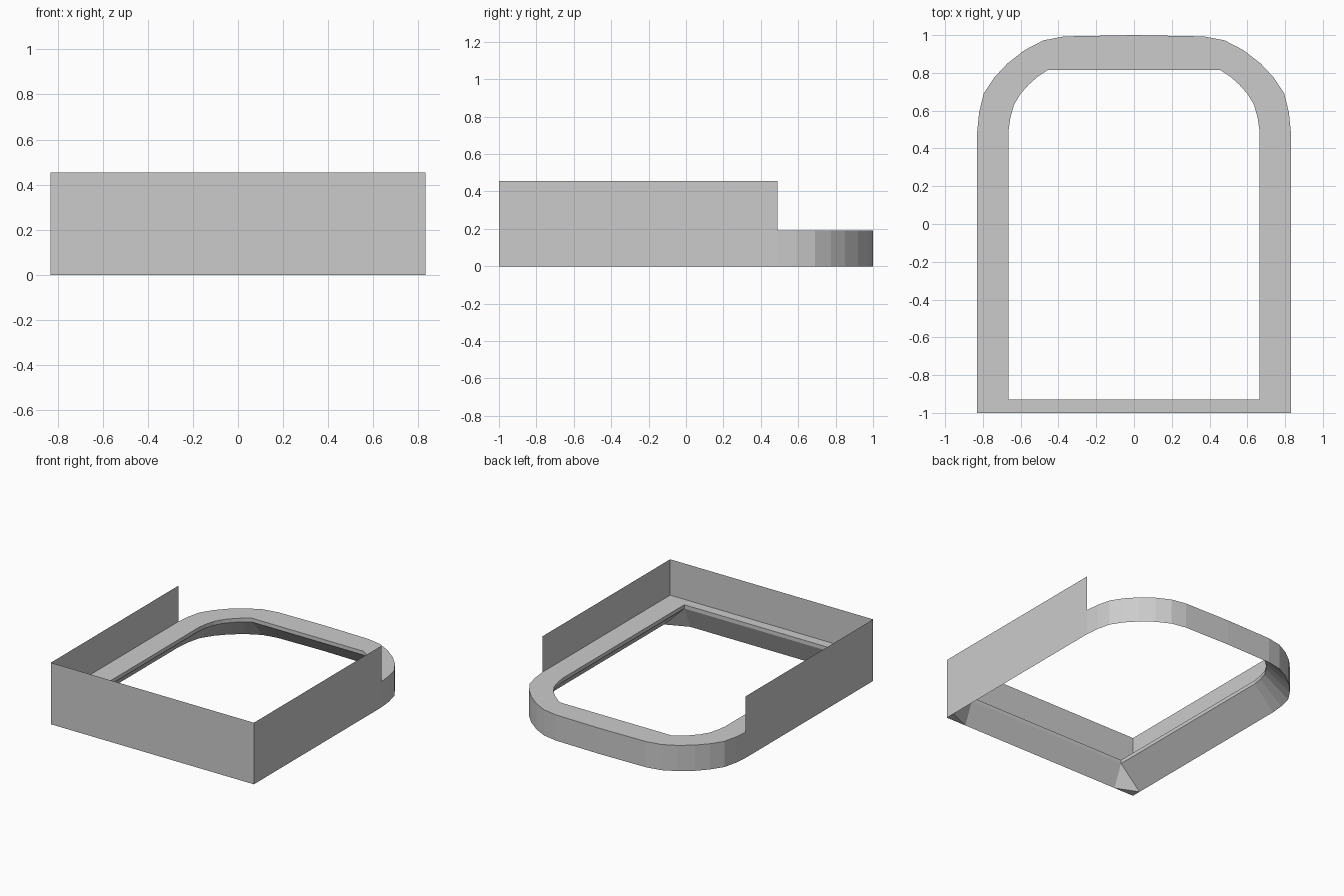
import bpy, bmesh

if "Cube" in bpy.data.objects:
    bpy.data.objects.remove(bpy.data.objects["Cube"])

Z_TOP, Z_LIP, Z_WALL = 0.19, 0.162, 0.455

# Right half of the rim, front to back: (outer x, y, inner x, y)
half = [
    (.83, -1, .665, -.93), (.83, -.93, .665, -.93), (.83, .49, .665, .49),
    (.82, .59, .655, .56), (.796, .69, .636, .63), (.74, .775, .60, .69),
    (.67, .85, .555, .74), (.58, .92, .51, .78), (.48, .972, .457, .815),
    (.37, .993, .36, .815), (0, 1, 0, .815),
]
half.insert(0, (.665, -1, .665, -.93))
loop = half + [(-a, b, -c, d) for a, b, c, d in reversed(half[:-1])]


def finish(name, bm):
    me = bpy.data.meshes.new(name)
    bm.to_mesh(me)
    bm.free()
    ob = bpy.data.objects.new(name, me)
    bpy.context.collection.objects.link(ob)
    return ob


def add_face(bm, pts):
    unique = list(dict.fromkeys(pts))
    if len(unique) > 2:
        bm.faces.new([bm.verts.new(p) for p in unique])


# Rim: flat top, vertical outer band, small inner lip, sloped underside
bm = bmesh.new()
for s, t in zip(loop, loop[1:] + loop[:1]):
    so, si, to, ti = s[:2], s[2:], t[:2], t[2:]
    add_face(bm, [so + (0,), to + (0,), to + (Z_TOP,), so + (Z_TOP,)])
    add_face(bm, [so + (Z_TOP,), to + (Z_TOP,), ti + (Z_TOP,), si + (Z_TOP,)])
    add_face(bm, [si + (Z_TOP,), ti + (Z_TOP,), ti + (Z_LIP,), si + (Z_LIP,)])
    if si != ti:
        add_face(bm, [si + (Z_LIP,), ti + (Z_LIP,), to + (0,), so + (0,)])
# Front corners of the underside
for s in (1, -1):
    a, b = (s * .665, -1, 0), (s * .83, -.93, 0)
    add_face(bm, [a, b, (s * .83, -1, 0)])
    add_face(bm, [a, b, (s * .665, -.93, Z_LIP)])
bmesh.ops.remove_doubles(bm, verts=bm.verts, dist=1e-5)
bmesh.ops.recalc_face_normals(bm, faces=bm.faces)
finish("rim", bm)

# Thin raised wall along the front and sides
bm = bmesh.new()
path = [(-.83, .49), (-.83, -1), (.83, -1), (.83, .49)]
for p, q in zip(path, path[1:]):
    add_face(bm, [p + (Z_TOP,), q + (Z_TOP,), q + (Z_WALL,), p + (Z_WALL,)])
bmesh.ops.remove_doubles(bm, verts=bm.verts, dist=1e-5)
finish("raised_wall", bm)
